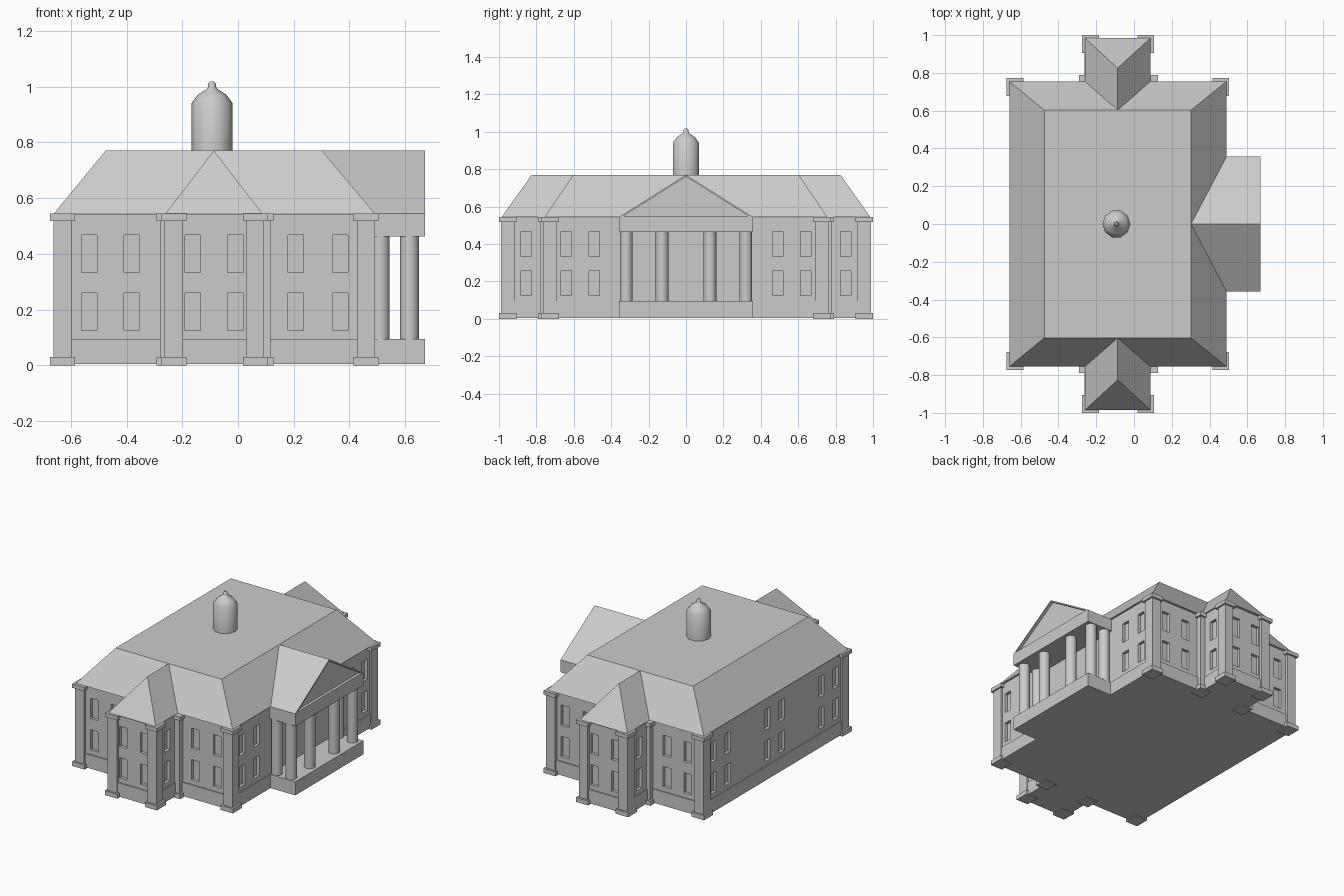
import bpy, bmesh, math

if "Cube" in bpy.data.objects:
    bpy.data.objects.remove(bpy.data.objects["Cube"])

EAVE, TOP, CX = 0.545, 0.77, -0.0865
MAIN_Y, FLAT_Y, WING_Y, HIP_Y = 0.755, 0.603, 0.985, 0.825


def make(name, bm):
    bmesh.ops.recalc_face_normals(bm, faces=bm.faces)
    me = bpy.data.meshes.new(name)
    bm.to_mesh(me)
    bm.free()
    ob = bpy.data.objects.new(name, me)
    bpy.context.collection.objects.link(ob)
    return ob


def add_box(bm, x0, x1, y0, y1, z0, z1):
    vs = bmesh.ops.create_cube(bm, size=1)["verts"]
    for v in vs:
        v.co = (x1 if v.co.x > 0 else x0, y1 if v.co.y > 0 else y0, z1 if v.co.z > 0 else z0)


def boxes(name, items):
    bm = bmesh.new()
    for b in items:
        add_box(bm, *b)
    return make(name, bm)


def hull(name, pts):
    bm = bmesh.new()
    bmesh.ops.convex_hull(bm, input=[bm.verts.new(p) for p in pts])
    bmesh.ops.dissolve_limit(bm, angle_limit=0.01, verts=bm.verts, edges=bm.edges)
    return make(name, bm)


def cut(ob, cutter):
    m = ob.modifiers.new("cut", "BOOLEAN")
    m.object, m.operation, m.solver = cutter, "DIFFERENCE", "EXACT"
    cutter.hide_render = True
    cutter.hide_set(True)


def lathe(name, profile, sides, places):
    bm = bmesh.new()
    for cx, cy in places:
        rings = [[bm.verts.new((cx + r * math.cos(2 * math.pi * i / sides),
                                cy + r * math.sin(2 * math.pi * i / sides), z))
                  for i in range(sides)] for r, z in profile]
        for a, b in zip(rings, rings[1:]):
            for i in range(sides):
                j = (i + 1) % sides
                bm.faces.new((a[i], a[j], b[j], b[i]))
        bm.faces.new(rings[0])
        bm.faces.new(rings[-1])
    ob = make(name, bm)
    bpy.ops.object.select_all(action="DESELECT")
    ob.select_set(True)
    bpy.context.view_layer.objects.active = ob
    bpy.ops.object.shade_smooth_by_angle(angle=math.radians(40))
    return ob


# Window recesses, two storeys on every wall
wins = []
W, D = 0.028, 0.02
for z0 in (0.125, 0.333):
    z1 = z0 + 0.134
    for s in (-1, 1):
        for x in (-0.533, -0.381, 0.207, 0.367):
            wins.append((x - W, x + W, s * 0.743 - D, s * 0.743 + D, z0, z1))
        for x in (-0.162, -0.009):
            wins.append((x - W, x + W, s * 0.97 - D, s * 0.97 + D, z0, z1))
        for x in (-0.255, 0.08):
            wins.append((x - D, x + D, s * 0.855 - W, s * 0.855 + W, z0, z1))
        for y in (0.64, 0.49):
            for x in (-0.65, 0.48):
                wins.append((x - D, x + D, s * y - W, s * y + W, z0, z1))
        wins.append((-0.65 - D, -0.65 + D, s * 0.075 - W, s * 0.075 + W, z0, z1))
cutter = boxes("window_cutters", wins)

# Walls with plinths
cut(boxes("main_walls", [(-0.65, 0.48, -0.743, 0.743, 0.005, 0.543)]), cutter)
boxes("main_plinth", [(-0.658, 0.488, -0.751, 0.751, 0.005, 0.095)])
for s, n in ((-1, "front"), (1, "back")):
    y0, y1 = sorted((s * 0.7, s * 0.97))
    cut(boxes(n + "_wing_walls", [(-0.255, 0.08, y0, y1, 0.005, 0.543)]), cutter)
    y0, y1 = sorted((s * 0.7, s * 0.978))
    boxes(n + "_wing_plinth", [(-0.261, 0.087, y0, y1, 0.005, 0.095)])

# Corner pilasters with bases and capitals
shafts, caps = [], []
for s in (-1, 1):
    for x0, x1, ya, yb in ((-0.662, -0.596, 0.69, 0.762), (0.427, 0.492, 0.69, 0.762),
                           (-0.264, -0.197, 0.917, 0.988), (0.03, 0.094, 0.917, 0.988),
                           (-0.28, -0.215, 0.71, 0.778), (0.05, 0.116, 0.71, 0.778)):
        y0, y1 = sorted((s * ya, s * yb))
        shafts.append((x0, x1, y0, y1, 0.005, 0.54))
        for z0, z1 in ((0, 0.03), (0.518, 0.544)):
            caps.append((x0 - 0.012, x1 + 0.012, y0 - 0.012, y1 + 0.012, z0, z1))
boxes("pilaster_shafts", shafts)
boxes("pilaster_bases_and_capitals", caps)

# Flat-topped hipped main roof
hull("main_roof",
     [(x, y, EAVE) for x in (-0.66, 0.49) for y in (-MAIN_Y, MAIN_Y)] +
     [(x, y, TOP) for x in (-0.475, 0.302) for y in (-FLAT_Y, FLAT_Y)])

# Hipped wing roofs
for s, n in ((-1, "front"), (1, "back")):
    hull(n + "_wing_roof",
         [(x, s * y, EAVE) for x in (-0.26, 0.087) for y in (MAIN_Y, WING_Y)] +
         [(CX, s * FLAT_Y, TOP), (CX, s * HIP_Y, TOP)])

# Portico floor, beam and gable roof with a recessed gable face
PY, PX = 0.357, 0.67
boxes("portico_floor", [(0.47, PX, -PY, PY, 0.005, 0.095)])
boxes("portico_beam", [(0.47, PX, -PY, PY, 0.463, EAVE)])
gable = hull("portico_roof", [(x, y, EAVE) for x in (0.49, PX) for y in (-PY, PY)] +
             [(0.302, 0, TOP), (PX, 0, TOP)])
recess = hull("gable_cutter", [(x, y, z) for x in (PX - 0.018, PX + 0.05)
                               for y, z in ((-0.335, EAVE + 0.004), (0.335, EAVE + 0.004), (0, TOP - 0.01))])
cut(gable, recess)

# Round columns: four in front, one at each side against the wall
lathe("portico_columns", [(0.034, 0.09), (0.034, 0.47)], 20,
      [(0.615, y) for y in (-0.32, -0.128, 0.128, 0.32)] + [(0.51, -0.32), (0.51, 0.32)])

# Domed cupola with finial
lathe("cupola", [(0.074, 0.765), (0.074, 0.94), (0.05, 0.972), (0.018, 0.992),
                 (0.014, 1.0), (0.014, 1.01), (0.007, 1.018)], 10, [(-0.093, 0)])
